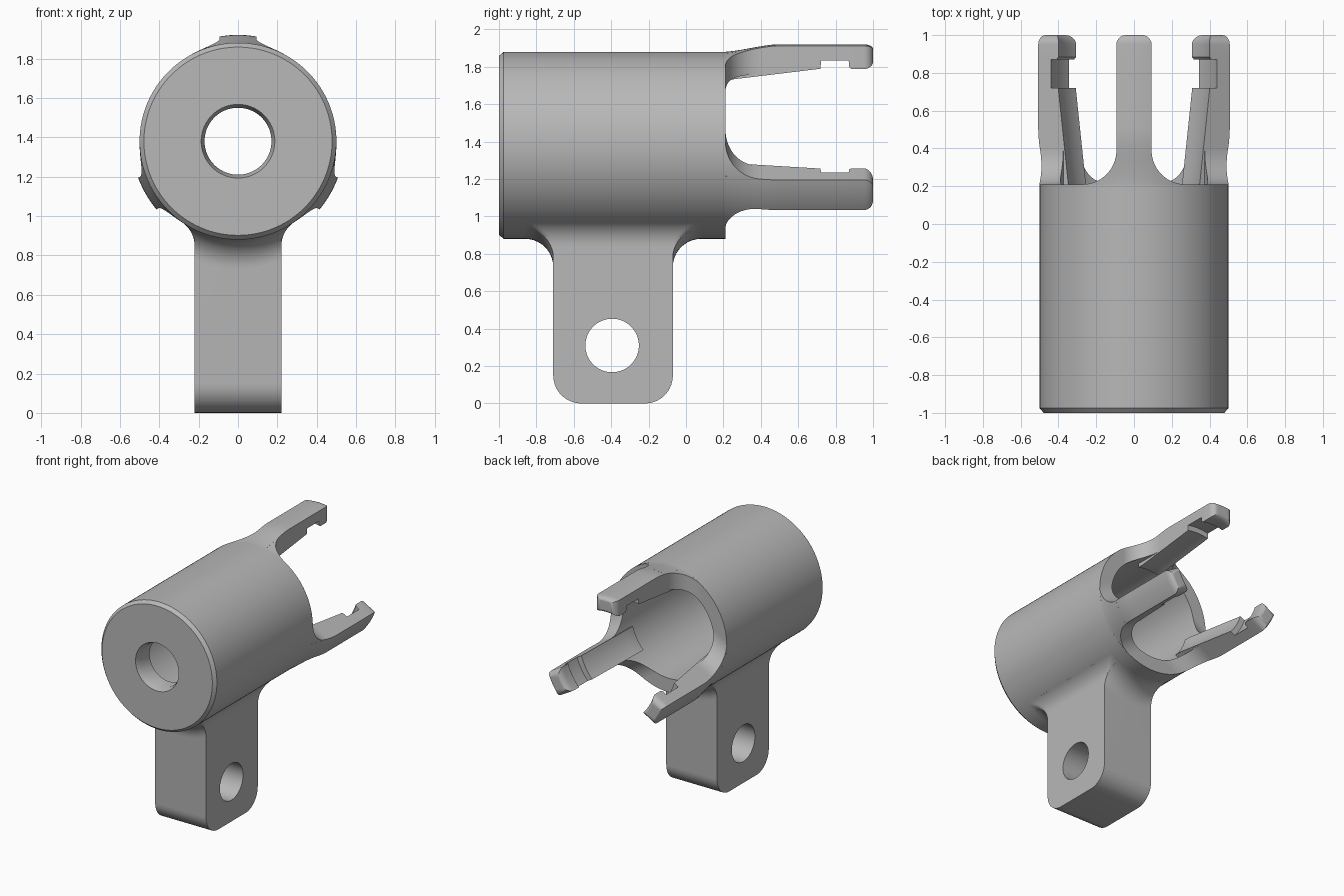
import bpy, bmesh, math
from math import sqrt, sin, cos, pi
from mathutils import Matrix

if "Cube" in bpy.data.objects:
    bpy.data.objects.remove(bpy.data.objects["Cube"])

AXIS = 1.38      # height of the barrel axis
R = 0.5          # barrel radius
BORE = 0.39      # inner radius of the barrel
RIM = 0.21       # y of the barrel's open end

grey = bpy.data.materials.new("plain grey")
grey.use_nodes = True
grey.diffuse_color = (0.48, 0.48, 0.48, 1)
grey.node_tree.nodes["Principled BSDF"].inputs["Base Color"].default_value = grey.diffuse_color


def loft(name, rings, closed_ring=True, loop=False, caps=True, matrix=None):
    """Skin a row of point rings into one object."""
    bm = bmesh.new()
    rows = [[bm.verts.new(p) for p in ring] for ring in rings]
    n = len(rows[0])
    pairs = list(zip(rows, rows[1:])) + ([(rows[-1], rows[0])] if loop else [])
    for a, b in pairs:
        for i in range(n if closed_ring else n - 1):
            j = (i + 1) % n
            bm.faces.new((a[i], a[j], b[j], b[i]))
    if caps and not loop:
        bm.faces.new(rows[0])
        bm.faces.new(rows[-1])
    bmesh.ops.recalc_face_normals(bm, faces=bm.faces)
    if matrix:
        bm.transform(matrix)
    mesh = bpy.data.meshes.new(name)
    bm.to_mesh(mesh)
    bm.free()
    mesh.materials.append(grey)
    obj = bpy.data.objects.new(name, mesh)
    bpy.context.collection.objects.link(obj)
    return obj


def smooth(obj):
    bpy.ops.object.select_all(action='DESELECT')
    obj.select_set(True)
    bpy.context.view_layer.objects.active = obj
    bpy.ops.object.shade_smooth_by_angle(angle=math.radians(28))


# Barrel: hollow cylinder with a bored front wall
profile = [(0.17, -0.85), (0.17, -0.955), (0.187, -1), (R - 0.022, -1), (R, -0.975),
           (R, RIM), (BORE, RIM), (BORE, -0.85)]
STEPS = 120
rings = []
for k in range(STEPS):
    t = 2 * pi * k / STEPS
    rings.append([(r * sin(t), y, AXIS + r * cos(t)) for r, y in profile])
smooth(loft("barrel", rings, loop=True))


# Fingers: three clips, each with a flared root and a hooked tip
def outer(y):
    t = min(max((y - RIM) / 0.27, 0), 1)
    return R + 0.04 * (0.5 * t + 0.5 * t * t * (3 - 2 * t))


def section(y, w, ri, ro, n=12):
    xs = [w * (2 * i / n - 1) for i in range(n + 1)]
    return ([(x, y, sqrt(ro * ro - x * x)) for x in xs]
            + [(x, y, sqrt(ri * ri - x * x)) for x in reversed(xs)])


HALF, FLARE = 0.093, 0.18
root = []
for k in range(15):
    t = pi / 2 * k / 14
    y = RIM + FLARE * (1 - cos(t))
    root.append(section(y, HALF + FLARE * (1 - sin(t)), BORE, outer(y)))

strip = [section(0.16, HALF, 0.36, R - 0.002)]
for k in range(13):
    y = RIM + 0.51 * k / 12
    strip.append(section(y, HALF, 0.36 + 0.06 * (y - RIM) / 0.51, outer(y)))
for y, ri in ((0.721, 0.462), (0.87, 0.462), (0.871, 0.43), (0.885, 0.418)):
    strip.append(section(y, HALF, ri, outer(y)))
TIP = 0.05
for k in range(8):
    t = pi / 2 * k / 8.0 * 1.1
    lift = TIP * (1 - cos(t))
    strip.append(section(1 - TIP + TIP * sin(t), HALF - lift, 0.418 + 0.6 * lift, 0.54 - 0.5 * lift))
strip.append(section(1, HALF - TIP, 0.45, 0.514))

for side, turn in (("top", 0), ("left", 120), ("right", -120)):
    place = Matrix.Translation((0, 0, AXIS)) @ Matrix.Rotation(math.radians(turn), 4, 'Y')
    smooth(loft(side + "_finger_root", root, matrix=place))
    smooth(loft(side + "_finger", strip, matrix=place))

# Mounting lug: rounded plate blended into the underside of the barrel
MID, DEPTH, WIDE, FIL = -0.39, 0.32, 0.22, 0.15


def belly(x):
    return AXIS - sqrt(R * R - x * x)


def lug_column(x):
    half = []
    for k in range(11):                       # rounded bottom corner
        t = pi / 2 * k / 10
        half.append((DEPTH - FIL + FIL * sin(t), FIL - FIL * cos(t)))
    for k in range(11):                       # fillet against the barrel
        t = pi / 2 * k / 10
        half.append((DEPTH + FIL * (1 - cos(t)), belly(x) - FIL + FIL * sin(t)))
    half.append((DEPTH + FIL, belly(x) + 0.03))
    pts = half + [(-y, z) for y, z in reversed(half)]
    return [(x, MID + y, z) for y, z in pts]


lug = loft("mounting_lug", [lug_column(WIDE * (k / 8 - 1)) for k in range(17)])

# Cross hole through the lug
bpy.ops.mesh.primitive_cylinder_add(vertices=64, radius=0.143, depth=1,
                                    location=(0, -0.395, 0.31), rotation=(0, pi / 2, 0))
cutter = bpy.context.object
cutter.name = "hole_cutter"
cutter.data.materials.append(grey)
cut = lug.modifiers.new("cross_hole", 'BOOLEAN')
cut.operation = 'DIFFERENCE'
cut.solver = 'EXACT'
cut.object = cutter
bpy.context.view_layer.objects.active = lug
bpy.ops.object.modifier_apply(modifier=cut.name)
bpy.data.objects.remove(cutter)
smooth(lug)

# Side fillets between the lug's flat sides and the barrel
cx = WIDE + FIL
cz = AXIS - sqrt((R + FIL) ** 2 - cx ** 2)
x_end = cx * R / (R + FIL)
for side, sign in (("left", 1), ("right", -1)):
    rows = []
    for k in range(13):
        x = WIDE + (x_end - WIDE) * (k / 12) ** 2
        low = cz + sqrt(max(FIL ** 2 - (cx - x) ** 2, 0))
        row = []
        for i in range(61):
            y = (DEPTH + FIL) * (i / 30 - 1)
            z = low
            if abs(y) > DEPTH:
                rise = sqrt(max(FIL ** 2 - (DEPTH + FIL - abs(y)) ** 2, 0))
                z = max(low, belly(x) - FIL + rise)
            row.append((sign * x, MID + y, z))
        # close the back of the fillet inside the barrel wall
        row += [(sign * x, MID + DEPTH + FIL, belly(x) + 0.02),
                (sign * x, MID - DEPTH - FIL, belly(x) + 0.02)]
        rows.append(row)
    smooth(loft(side + "_lug_fillet", rows))
